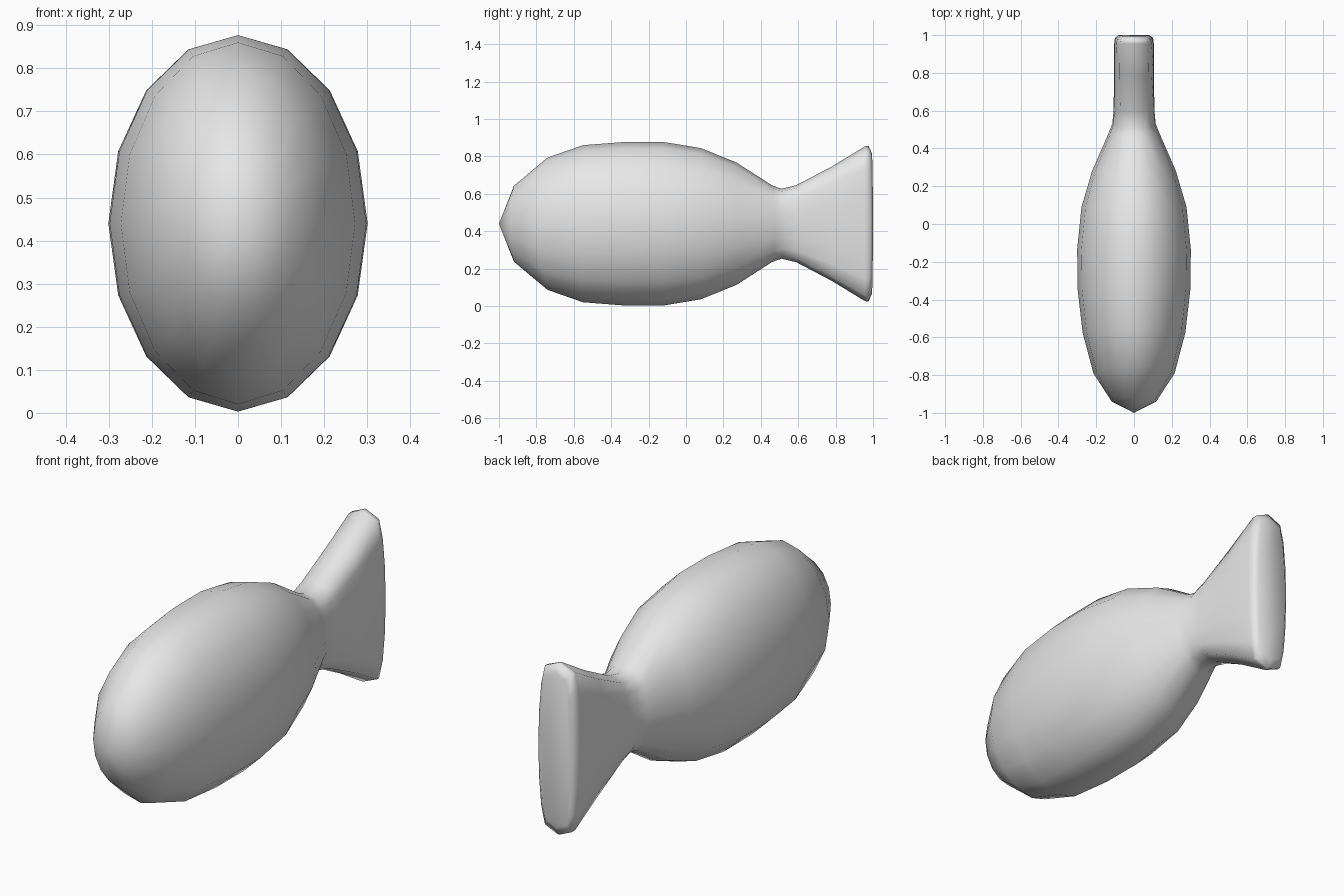
import bpy
import bmesh
import math

cube = bpy.data.objects.get("Cube")
if cube:
    bpy.data.objects.remove(cube, do_unlink=True)

grey = bpy.data.materials.new("plain grey")
grey.diffuse_color = (0.8, 0.8, 0.8, 1)
grey.use_nodes = True
grey.node_tree.nodes["Principled BSDF"].inputs["Base Color"].default_value = (0.8, 0.8, 0.8, 1)

SIDES = 16
MID_Z = 0.44

# Each ring: y at the flanks, y at the back and belly, half width, half height,
# squareness (1 = ellipse, lower = flatter flanks)
RINGS = [
    (-0.94, -0.92, 0.118, 0.203, 1.0),
    (-0.79, -0.74, 0.215, 0.354, 1.0),
    (-0.575, -0.55, 0.272, 0.420, 1.0),
    (-0.35, -0.33, 0.298, 0.437, 1.0),
    (-0.135, -0.12, 0.301, 0.437, 1.0),
    (0.09, 0.08, 0.278, 0.404, 1.0),
    (0.28, 0.27, 0.222, 0.327, 1.0),
    (0.48, 0.46, 0.135, 0.205, 0.85),
    (0.53, 0.51, 0.115, 0.187, 0.6),
    (0.60, 0.59, 0.108, 0.206, 0.42),
    (0.78, 0.78, 0.106, 0.306, 0.35),
    (0.955, 0.955, 0.105, 0.413, 0.35),
    (0.985, 0.975, 0.101, 0.417, 0.36),
    (1.00, 0.995, 0.080, 0.375, 0.36),
]


def spow(v, p):
    """Power that keeps the sign, for rounded-box cross-sections."""
    return 0.0 if abs(v) < 1e-6 else math.copysign(abs(v) ** p, v)


bm = bmesh.new()

# Lofted cross-sections of body, neck and tail
loops = []
for y_side, y_top, w, h, p in RINGS:
    loop = []
    for i in range(SIDES):
        a = 2 * math.pi * i / SIDES
        c, s = math.cos(a), math.sin(a)
        y = y_side * c * c + y_top * s * s
        loop.append(bm.verts.new((w * spow(c, p), y, MID_Z + h * s)))
    loops.append(loop)

for lo, hi in zip(loops, loops[1:]):
    for i in range(SIDES):
        j = (i + 1) % SIDES
        bm.faces.new((lo[i], lo[j], hi[j], hi[i]))

# Pointed nose and flat tail end
nose = bm.verts.new((0, -1, MID_Z))
for i in range(SIDES):
    bm.faces.new((nose, loops[0][(i + 1) % SIDES], loops[0][i]))
bm.faces.new(loops[-1])

bmesh.ops.recalc_face_normals(bm, faces=bm.faces)
for f in bm.faces:
    f.smooth = True

mesh = bpy.data.meshes.new("fish_body")
bm.to_mesh(mesh)
bm.free()
mesh.materials.append(grey)
body = bpy.data.objects.new("fish_body", mesh)
bpy.context.collection.objects.link(body)
